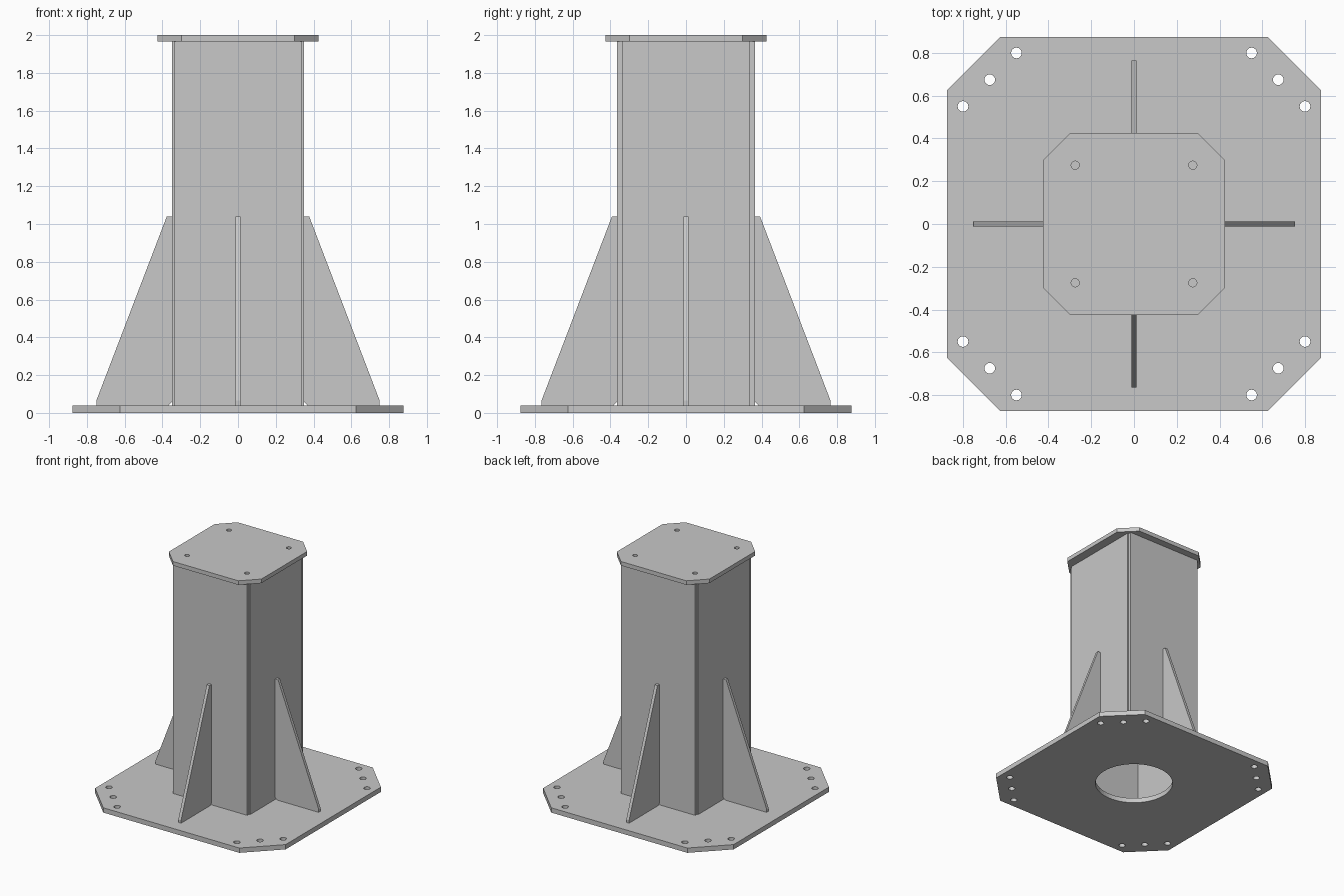
import bpy
import bmesh
from math import cos, sin, pi, radians
from mathutils import Matrix, Vector

if "Cube" in bpy.data.objects:
    bpy.data.objects.remove(bpy.data.objects["Cube"], do_unlink=True)

# Single bare steel colour
steel = bpy.data.materials.new("steel_grey")
steel.use_nodes = True
colour = (0.58, 0.58, 0.58, 1.0)
steel.diffuse_color = colour
steel.node_tree.nodes["Principled BSDF"].inputs["Base Color"].default_value = colour

BASE_TOP = 0.04
CAP_BOTTOM = 1.966
SHEET = 0.025


def octagon(half, flat):
    """Square outline with clipped corners."""
    pts = []
    for a, b in ((half, flat), (flat, half)):
        pts.append((a, b))
    out = []
    for k in range(4):
        turn = Matrix.Rotation(k * pi / 2, 2)
        out += [tuple(turn @ Vector(p)) for p in pts]
    return out


def circle(centre, radius, sides):
    return [(centre[0] + radius * cos(2 * pi * i / sides),
             centre[1] + radius * sin(2 * pi * i / sides)) for i in range(sides)]


def cut_plate(name, outline, holes, thickness, matrix):
    """Flat plate cut from an outline with holes, centred on its own thickness."""
    curve = bpy.data.curves.new(name + "_profile", "CURVE")
    curve.dimensions = "2D"
    curve.fill_mode = "BOTH"
    curve.extrude = thickness / 2
    for loop in [outline] + holes:
        spline = curve.splines.new("POLY")
        spline.points.add(len(loop) - 1)
        for point, (x, y) in zip(spline.points, loop):
            point.co = (x, y, 0, 1)
        spline.use_cyclic_u = True
    temp = bpy.data.objects.new(name + "_temp", curve)
    mesh = bpy.data.meshes.new_from_object(temp)
    bpy.data.objects.remove(temp)
    bpy.data.curves.remove(curve)

    bm = bmesh.new()
    bm.from_mesh(mesh)
    bmesh.ops.remove_doubles(bm, verts=bm.verts, dist=0.0001)
    bmesh.ops.recalc_face_normals(bm, faces=bm.faces)
    for face in bm.faces:
        face.smooth = False
        face.material_index = 0
    bm.to_mesh(mesh)
    bm.free()
    mesh.name = name
    mesh.materials.clear()
    mesh.materials.append(steel)
    obj = bpy.data.objects.new(name, mesh)
    obj.matrix_world = matrix
    bpy.context.collection.objects.link(obj)
    return obj


signs = [(sx, sy) for sx in (-1, 1) for sy in (-1, 1)]

# Base plate: three anchor holes per corner and a round centre opening
base_holes = [circle((0, 0), 0.3, 64)]
for sx, sy in signs:
    for x, y in ((0.55, 0.8), (0.675, 0.675), (0.8, 0.55)):
        base_holes.append(circle((sx * x, sy * y), 0.025, 24))
cut_plate("base_plate", octagon(0.875, 0.625), base_holes, BASE_TOP,
          Matrix.Translation((0, 0, BASE_TOP / 2)))

# Cap plate with four bolt holes
cap_holes = [circle((sx * 0.275, sy * 0.275), 0.019, 24) for sx, sy in signs]
cap_thick = 2 - CAP_BOTTOM
cut_plate("cap_plate", octagon(0.425, 0.3), cap_holes, cap_thick,
          Matrix.Translation((0, 0, 2 - cap_thick / 2)))

# Hollow column walls and triangular gussets, one pair for each side
wall = [(-0.34, BASE_TOP), (0.34, BASE_TOP), (0.34, CAP_BOTTOM), (-0.34, CAP_BOTTOM)]
gusset = [(0.018, 0), (0.4, 0), (0.4, 0.025), (0.027, 1), (0, 1), (0, 0.018)]
upright = Matrix.Rotation(pi / 2, 4, "X")
sides = (("left", 0, 0.35), ("back", 90, 0.365),
         ("right", 180, 0.35), ("front", 270, 0.365))
for side, angle, outer in sides:
    turn = Matrix.Rotation(radians(angle), 4, "Z")
    facing = Matrix.Rotation(pi / 2, 4, "Z") @ upright
    cut_plate(side + "_column_wall", wall, [], SHEET,
              turn @ Matrix.Translation((outer - SHEET / 2, 0, 0)) @ facing)
    cut_plate(side + "_gusset", gusset, [], SHEET,
              turn @ Matrix.Translation((outer, 0, BASE_TOP)) @ upright)
